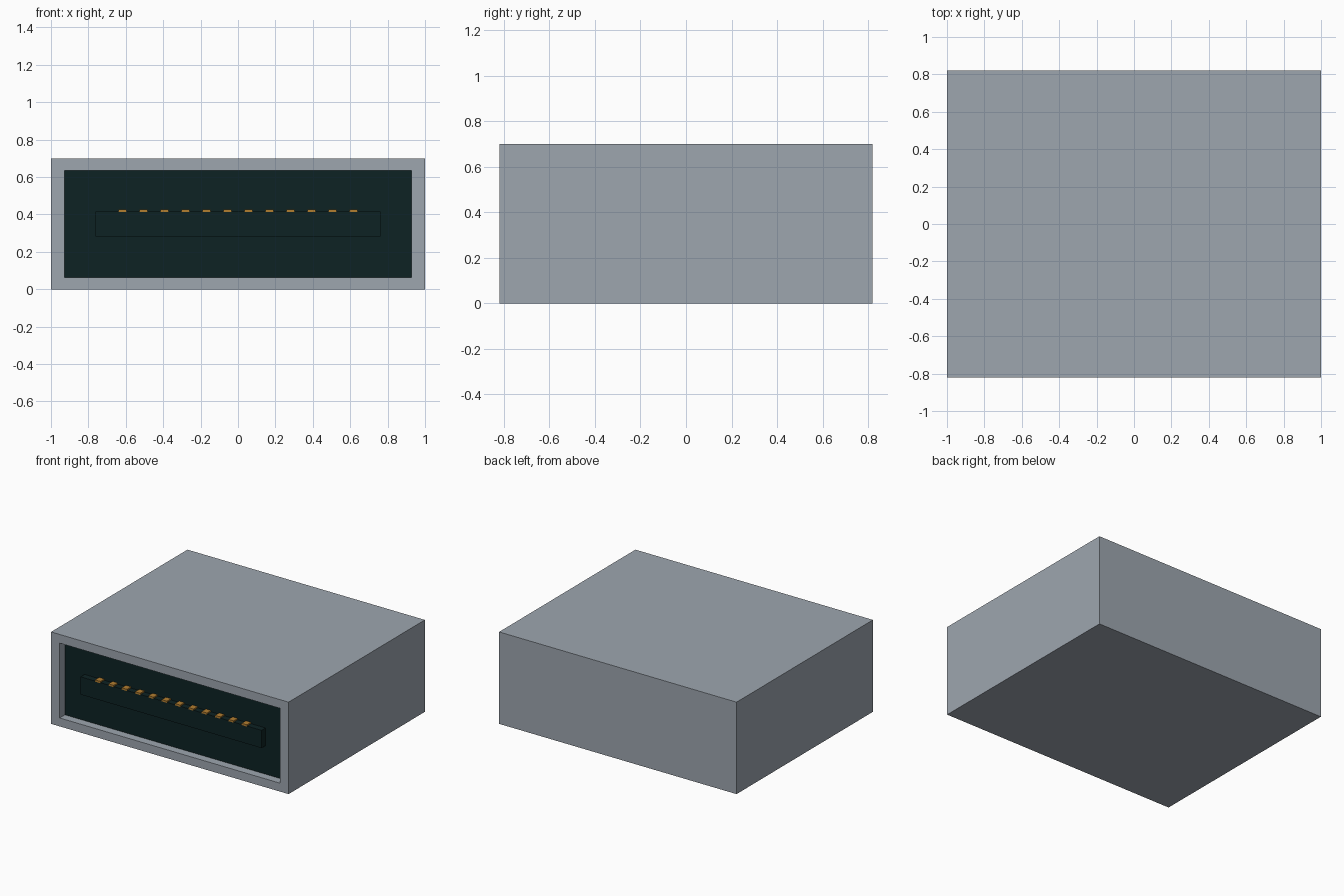
import bpy, bmesh
from mathutils import Vector

old = bpy.data.objects.get("Cube")
if old:
    bpy.data.objects.remove(old, do_unlink=True)


def material(name, rgb):
    m = bpy.data.materials.new(name)
    m.use_nodes = True
    color = (*rgb, 1.0)
    m.diffuse_color = color
    bsdf = m.node_tree.nodes["Principled BSDF"]
    bsdf.inputs["Base Color"].default_value = color
    bsdf.inputs["Roughness"].default_value = 0.5
    return m


GREY = material("steel_grey", (0.34, 0.38, 0.43))
DARK = material("dark_teal", (0.004, 0.016, 0.017))
GOLD = material("contact_gold", (0.45, 0.21, 0.03))


def box(name, lo, hi, mat):
    """Axis-aligned box between two corners; returns the object."""
    lo, hi = Vector(lo), Vector(hi)
    bm = bmesh.new()
    bmesh.ops.create_cube(bm, size=1)
    for v in bm.verts:
        v.co = (lo + hi) / 2 + v.co * (hi - lo)
    mesh = bpy.data.meshes.new(name)
    bm.to_mesh(mesh)
    bm.free()
    mesh.materials.append(mat)
    obj = bpy.data.objects.new(name, mesh)
    bpy.context.collection.objects.link(obj)
    return obj


FRONT, BACK, HEIGHT = -0.82, 0.82, 0.70
RECESS = 0.063
OPEN_X, OPEN_LOW, OPEN_HIGH = 0.928, 0.064, 0.634

# Outer shell: block whose front face is inset and pushed back
shell = box("shell", (-1, FRONT, 0), (1, BACK, HEIGHT), GREY)
shell.data.materials.append(DARK)
bm = bmesh.new()
bm.from_mesh(shell.data)
bm.normal_update()
face = min(bm.faces, key=lambda f: f.normal.y)
bmesh.ops.inset_individual(bm, faces=[face], thickness=0.05)
for v in face.verts:
    v.co.x = OPEN_X if v.co.x > 0 else -OPEN_X
    v.co.z = OPEN_HIGH if v.co.z > HEIGHT / 2 else OPEN_LOW
# second ring forms the recess walls; the end face is the dark back panel
bmesh.ops.inset_individual(bm, faces=[face], thickness=0.0)
for v in face.verts:
    v.co.y = FRONT + RECESS
face.material_index = 1
bm.to_mesh(shell.data)
bm.free()

# Connector tongue projecting from the back panel
TONGUE_TOP = 0.416
box("tongue", (-0.762, -0.805, 0.281), (0.762, FRONT + RECESS + 0.01, TONGUE_TOP), DARK)

# Row of contacts along the top of the tongue
COUNT, PITCH = 12, 0.1123
for i in range(COUNT):
    x = (i - (COUNT - 1) / 2) * PITCH
    box(f"contact_{i + 1:02d}", (x - 0.022, -0.806, TONGUE_TOP - 0.004),
        (x + 0.022, FRONT + RECESS + 0.002, TONGUE_TOP + 0.01), GOLD)
